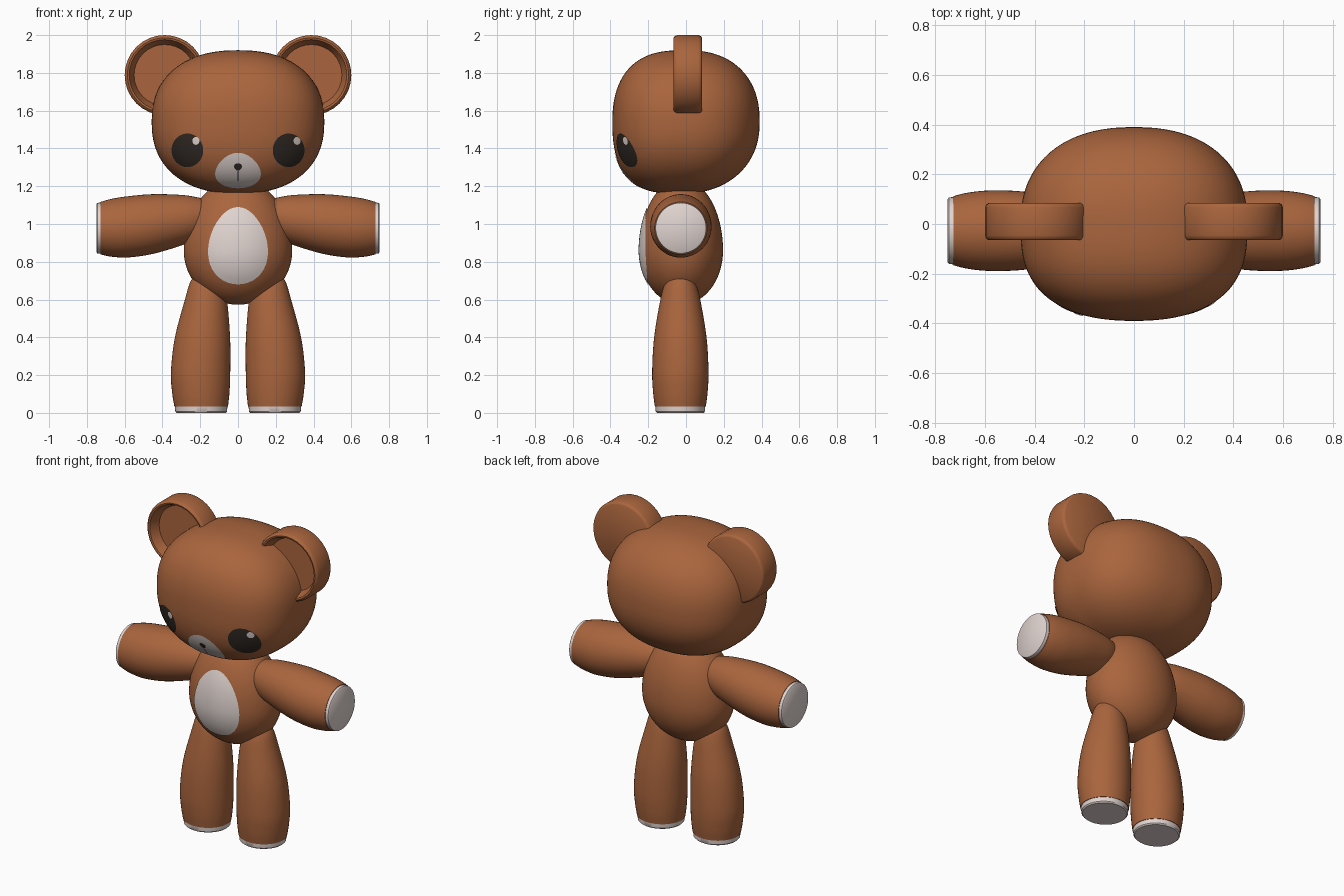
import bpy, bmesh, math

if "Cube" in bpy.data.objects:
    bpy.data.objects.remove(bpy.data.objects["Cube"])


def material(name, rgb):
    m = bpy.data.materials.new(name)
    m.diffuse_color = (*rgb, 1)
    m.use_nodes = True
    m.node_tree.nodes["Principled BSDF"].inputs["Base Color"].default_value = m.diffuse_color
    return m


BROWN = material("brown fur", (0.40, 0.13, 0.047))
CREAM = material("cream", (0.75, 0.66, 0.63))
DARK = material("dark brown", (0.03, 0.022, 0.017))


def finish(name, bm, mat, angle=40):
    me = bpy.data.meshes.new(name)
    bm.to_mesh(me)
    bm.free()
    me.materials.append(mat)
    ob = bpy.data.objects.new(name, me)
    bpy.context.collection.objects.link(ob)
    bpy.ops.object.select_all(action='DESELECT')
    ob.select_set(True)
    bpy.context.view_layer.objects.active = ob
    bpy.ops.object.shade_smooth_by_angle(angle=math.radians(angle))
    return ob


def loft(name, rings, mat, angle=40):
    """Closed skin through equal-length rings of points, capped at both ends."""
    bm = bmesh.new()
    rows = [[bm.verts.new(p) for p in ring] for ring in rings]
    n = len(rows[0])
    for a, b in zip(rows, rows[1:]):
        for i in range(n):
            j = (i + 1) % n
            bm.faces.new((a[i], a[j], b[j], b[i]))
    bm.faces.new(rows[0])
    bm.faces.new(rows[-1])
    bmesh.ops.recalc_face_normals(bm, faces=bm.faces)
    return finish(name, bm, mat, angle)


def circle(n):
    return [(math.cos(2 * math.pi * i / n), math.sin(2 * math.pi * i / n)) for i in range(n)]


def smooth(keys, steps=5):
    """Catmull-Rom interpolation of profile keys."""
    out = []
    k = [keys[0]] + keys + [keys[-1]]
    for a, b, c, d in zip(k, k[1:], k[2:], k[3:]):
        for s in range(steps):
            t = s / steps
            out.append(tuple(0.5 * (2 * q + (r - p) * t + (2 * p - 5 * q + 4 * r - w) * t * t
                                    + (3 * q - p - 3 * r + w) * t ** 3)
                             for p, q, r, w in zip(a, b, c, d)))
    return out + [keys[-1]]


def patch(name, surface, cx, cz, rx, rz, mat, lift=0.004, taper=0.0, n=40, rows=8):
    """Thin painted plate that follows the front of a surface y(x, z)."""
    bm = bmesh.new()

    def vert(x, z):
        return bm.verts.new((x, surface(x, z) - lift, z))
    mid = vert(cx, cz)
    prev = None
    for r in range(1, rows + 1):
        f = r / rows
        row = [vert(cx + f * rx * c * (1 - taper * s), cz + f * rz * s) for c, s in circle(n)]
        for i in range(n):
            j = (i + 1) % n
            bm.faces.new((prev[i], row[i], row[j], prev[j]) if prev else (mid, row[i], row[j]))
        prev = row
    return finish(name, bm, mat, 60)


# Head: squarish ellipsoid, flatter at the front, chin pushed forward
HX, HY, HZ, HC, P, QF, QB = 0.457, 0.39, 0.38, 1.54, 2.3, 2.8, 2.3


def chin(z):
    return -0.03 * min(0, (z - HC) / HZ) ** 2


def head_front(x, z):
    s = abs(x / HX) ** P + abs((z - HC) / HZ) ** P
    return -HY * max(0, 1 - s) ** (1 / QF) + chin(z)


def power(v, e):
    return math.copysign(abs(v) ** e, v)


rings = []
for k in range(-31, 32):
    v = k / 31 * math.radians(89.5)
    r = math.cos(v) ** (2 / P)
    y = HY * power(math.sin(v), 2 / (QF if v < 0 else QB))
    ring = []
    for c, s in circle(96):
        z = HC + HZ * r * power(s, 2 / P)
        ring.append((HX * r * power(c, 2 / P), y + chin(z), z))
    rings.append(ring)
loft("head", rings, BROWN, 60)

# Body: egg, longer towards the neck
BR, BC, BY, BD = 0.287, 0.86, -0.025, 0.77


def body_radius(z):
    h = 0.379 if z > BC else 0.287
    return BR * math.sqrt(max(0, 1 - ((z - BC) / h) ** 2))


def body_front(x, z):
    return BY - BD * math.sqrt(max(0, body_radius(z) ** 2 - x * x))


rings = []
for k in range(-24, 25):
    v = k / 24 * math.radians(89)
    z = BC + math.sin(v) * (0.379 if v > 0 else 0.287)
    r = body_radius(z)
    rings.append([(r * c, BY + BD * r * s, z) for c, s in circle(64)])
loft("body", rings, BROWN, 60)
patch("belly_patch", body_front, 0, 0.885, 0.157, 0.205, CREAM, 0.005, 0.16)

# Face: muzzle, nose, mouth line
patch("muzzle", head_front, 0, 1.283, 0.119, 0.094, CREAM, 0.004, 0.2)
patch("nose", head_front, 0, 1.302, 0.021, 0.019, DARK, 0.007, -0.2, 16, 3)
patch("mouth_line", head_front, 0, 1.255, 0.003, 0.032, DARK, 0.006, 0, 8, 4)

# Limb profiles: arm (x, centre z, radius), leg (z, centre x, radius)
ARM = smooth([(0.12, 1.045, 0.04), (0.16, 1.04, 0.085), (0.22, 1.03, 0.112), (0.30, 1.02, 0.134),
              (0.45, 1.0, 0.158), (0.58, 0.985, 0.162), (0.67, 0.98, 0.153), (0.727, 0.978, 0.139)])
HAND_PAD = [(0.72, 0.978, 0.136), (0.745, 0.978, 0.134), (0.75, 0.978, 0.127)]
LEG = smooth([(0.75, 0.17, 0.02), (0.73, 0.17, 0.055), (0.69, 0.17, 0.084), (0.60, 0.17, 0.111),
              (0.40, 0.188, 0.146), (0.22, 0.198, 0.157), (0.11, 0.197, 0.152), (0.034, 0.195, 0.142)])
FOOT_PAD = [(0.038, 0.195, 0.139), (0.007, 0.195, 0.137), (0, 0.195, 0.13)]
# Ear profile (radius, y): flat back, rounded rim, sunken front
EAR = [(0.001, 0.085), (0.197, 0.085), (0.207, 0.079), (0.212, 0.066), (0.212, -0.046),
       (0.207, -0.059), (0.198, -0.065), (0.188, -0.062), (0.182, -0.05), (0.162, -0.005), (0.001, -0.005)]

for side, sx in (("right", 1), ("left", -1)):
    for part, keys, mat in (("arm", ARM, BROWN), ("hand_pad", HAND_PAD, CREAM)):
        loft(f"{side}_{part}", [[(sx * x, -0.027 + r * c, zc + r * s) for c, s in circle(48)]
                                for x, zc, r in keys], mat)
    for part, keys, mat in (("leg", LEG, BROWN), ("foot_pad", FOOT_PAD, CREAM)):
        loft(f"{side}_{part}", [[(sx * (xc + r * c), -0.03 + 0.95 * r * s, z) for c, s in circle(48)]
                                for z, xc, r in keys], mat)
    loft(f"{side}_ear", [[(sx * (0.388 + r * c), y, 1.788 + r * s) for c, s in circle(32)]
                         for r, y in EAR], BROWN)
    # Eyes; both catchlights sit towards the same side
    ex = sx * 0.268
    patch(f"{side}_eye", head_front, ex, 1.39, 0.084, 0.089, DARK)
    patch(f"{side}_eye_glint", head_front, ex + 0.045, 1.44, 0.019, 0.021, CREAM, 0.008, 0, 16, 3)
